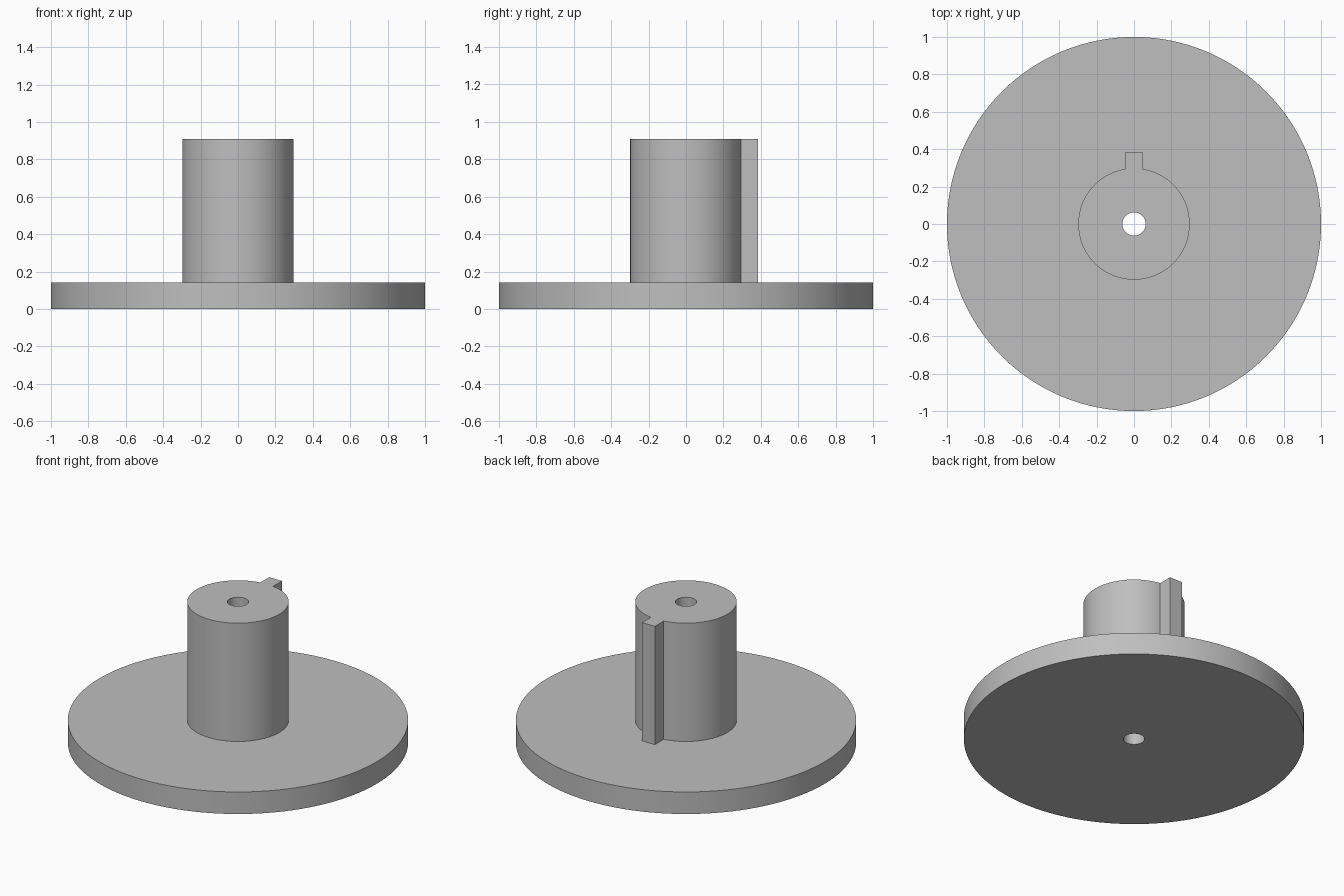
import bpy
import bmesh
from math import radians, tau
from mathutils import Matrix, Vector

BORE_R, HUB_R, FLANGE_R = 0.0625, 0.298, 1.0
FLANGE_TOP, HUB_TOP = 0.143, 0.91
KEY_HALF_WIDTH, KEY_OUTER = 0.046, 0.385

default = bpy.data.objects.get("Cube")
if default:
    bpy.data.objects.remove(default, do_unlink=True)

grey = bpy.data.materials.new("plain grey")
grey.use_nodes = True
colour = (0.52, 0.52, 0.52, 1)
grey.diffuse_color = colour
grey.node_tree.nodes["Principled BSDF"].inputs["Base Color"].default_value = colour


def make_object(name, bm):
    bmesh.ops.recalc_face_normals(bm, faces=bm.faces)
    mesh = bpy.data.meshes.new(name)
    bm.to_mesh(mesh)
    bm.free()
    mesh.materials.append(grey)
    obj = bpy.data.objects.new(name, mesh)
    bpy.context.collection.objects.link(obj)
    return obj


def lathe(name, profile, steps):
    """Spin a closed (radius, height) outline around z."""
    bm = bmesh.new()
    verts = [bm.verts.new((r, 0, z)) for r, z in profile]
    edges = [bm.edges.new((a, b)) for a, b in zip(verts, verts[1:] + verts[:1])]
    bmesh.ops.spin(bm, geom=verts + edges, cent=(0, 0, 0), axis=(0, 0, 1),
                   angle=tau, steps=steps, use_merge=True)
    bmesh.ops.remove_doubles(bm, verts=bm.verts, dist=0.0001)
    return make_object(name, bm)


def box(name, low, high):
    low, high = Vector(low), Vector(high)
    bm = bmesh.new()
    bmesh.ops.create_cube(bm, size=1, matrix=Matrix.Translation((low + high) / 2)
                          @ Matrix.Diagonal((*(high - low), 1)))
    return make_object(name, bm)


# Flange and hub, with a bore right through
body = lathe("flanged_hub", [
    (BORE_R, 0), (FLANGE_R, 0), (FLANGE_R, FLANGE_TOP),
    (HUB_R, FLANGE_TOP), (HUB_R, HUB_TOP), (BORE_R, HUB_TOP)], 128)

# Key rib along the back of the hub, fused into the body
key = box("key_rib", (-KEY_HALF_WIDTH, 0.2, FLANGE_TOP / 2),
          (KEY_HALF_WIDTH, KEY_OUTER, HUB_TOP))
key.hide_render = True
union = body.modifiers.new("fuse key", "BOOLEAN")
union.operation = "UNION"
union.solver = "EXACT"
union.object = key

bpy.ops.object.select_all(action="DESELECT")
body.select_set(True)
bpy.context.view_layer.objects.active = body
bpy.ops.object.modifier_apply(modifier=union.name)
bpy.data.objects.remove(key, do_unlink=True)
bpy.ops.object.shade_smooth_by_angle(angle=radians(30))
